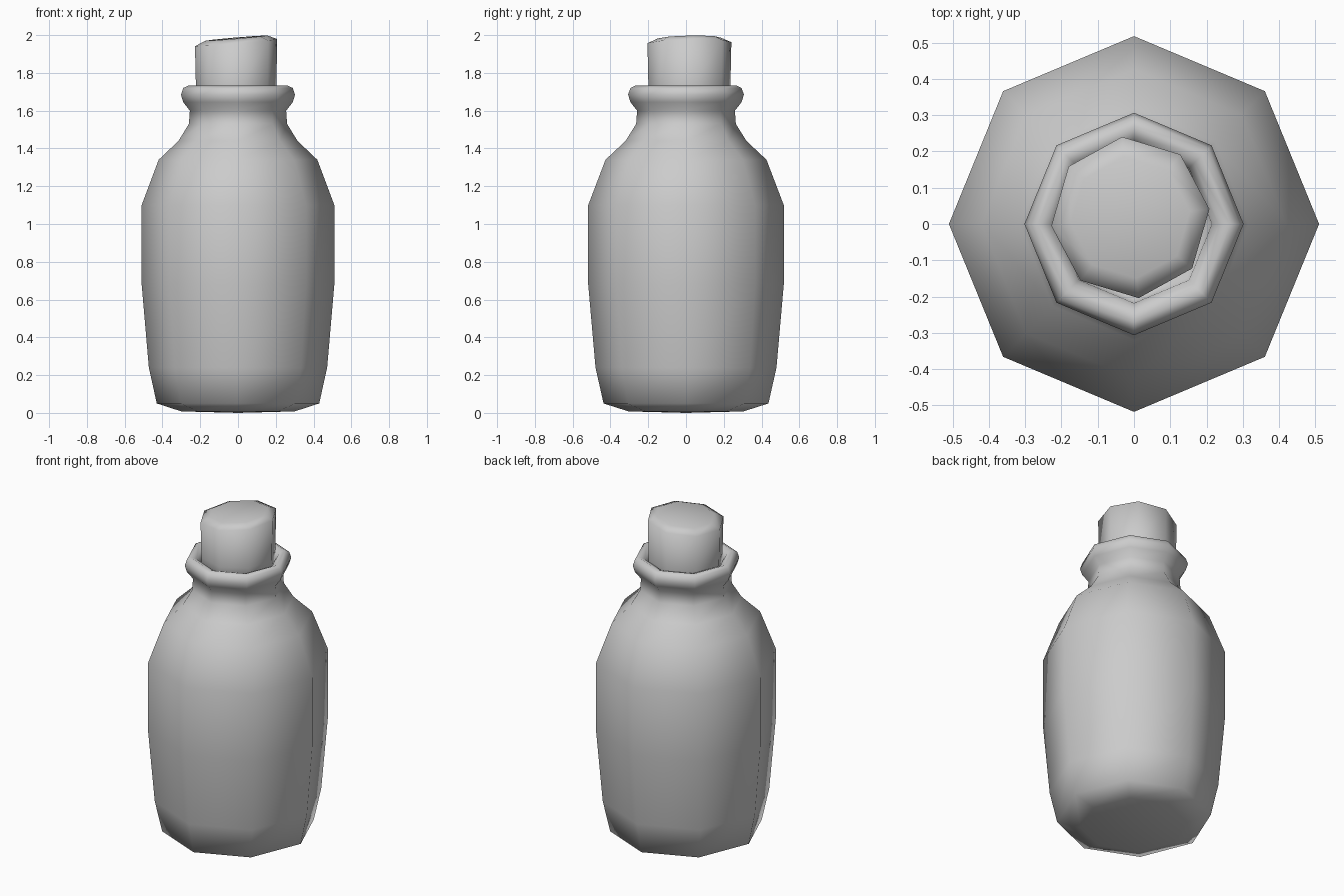
import bpy, bmesh
from math import cos, sin, radians, tau

if "Cube" in bpy.data.objects:
    bpy.data.objects.remove(bpy.data.objects["Cube"])

SIDES = 8


def lathe(name, profile, turn=0.0, stretch_y=1.0, place=None):
    """Spin (radius, z) points into an eight-sided smooth solid; radius 0 is a pole."""
    bm = bmesh.new()
    place = place or (lambda x, y, z: (x, y, z))
    rings = []
    for r, z in profile:
        n = SIDES if r > 0 else 1
        rings.append([bm.verts.new(place(r * cos(tau * i / SIDES + turn),
                                         r * sin(tau * i / SIDES + turn) * stretch_y, z))
                      for i in range(n)])
    for a, b in zip(rings, rings[1:]):
        for i in range(SIDES):
            j = (i + 1) % SIDES
            if len(a) == 1:
                bm.faces.new((a[0], b[j], b[i]))
            elif len(b) == 1:
                bm.faces.new((a[i], a[j], b[0]))
            else:
                bm.faces.new((a[i], a[j], b[j], b[i]))
    bmesh.ops.recalc_face_normals(bm, faces=bm.faces)
    for f in bm.faces:
        f.smooth = True
    me = bpy.data.meshes.new(name)
    bm.to_mesh(me)
    bm.free()
    ob = bpy.data.objects.new(name, me)
    bpy.context.collection.objects.link(ob)
    return ob


# Bottle: base, belly, shoulder, neck, rolled lip, inside of the mouth
lathe("bottle", [
    (0, 0.0), (0.30, 0.008), (0.43, 0.05), (0.472, 0.24), (0.51, 0.68), (0.51, 1.10),
    (0.42, 1.34), (0.315, 1.44), (0.26, 1.53), (0.255, 1.60), (0.29, 1.645),
    (0.302, 1.685), (0.29, 1.72), (0.265, 1.732), (0.235, 1.72), (0.215, 1.69),
    (0.205, 1.60), (0, 1.60),
], stretch_y=1.015)

# Cork: pushed in slightly off centre, with a chamfered, slanted top
lathe("cork", [(0, 1.61), (0.212, 1.61), (0.214, 1.73), (0.219, 1.96), (0.165, 1.984), (0, 1.985)],
      turn=radians(6), stretch_y=1.02,
      place=lambda x, y, z: (x - 0.01, y + 0.018,
                             z + (0.085 * x + 0.02 * y if z > 1.9 else 0)))
